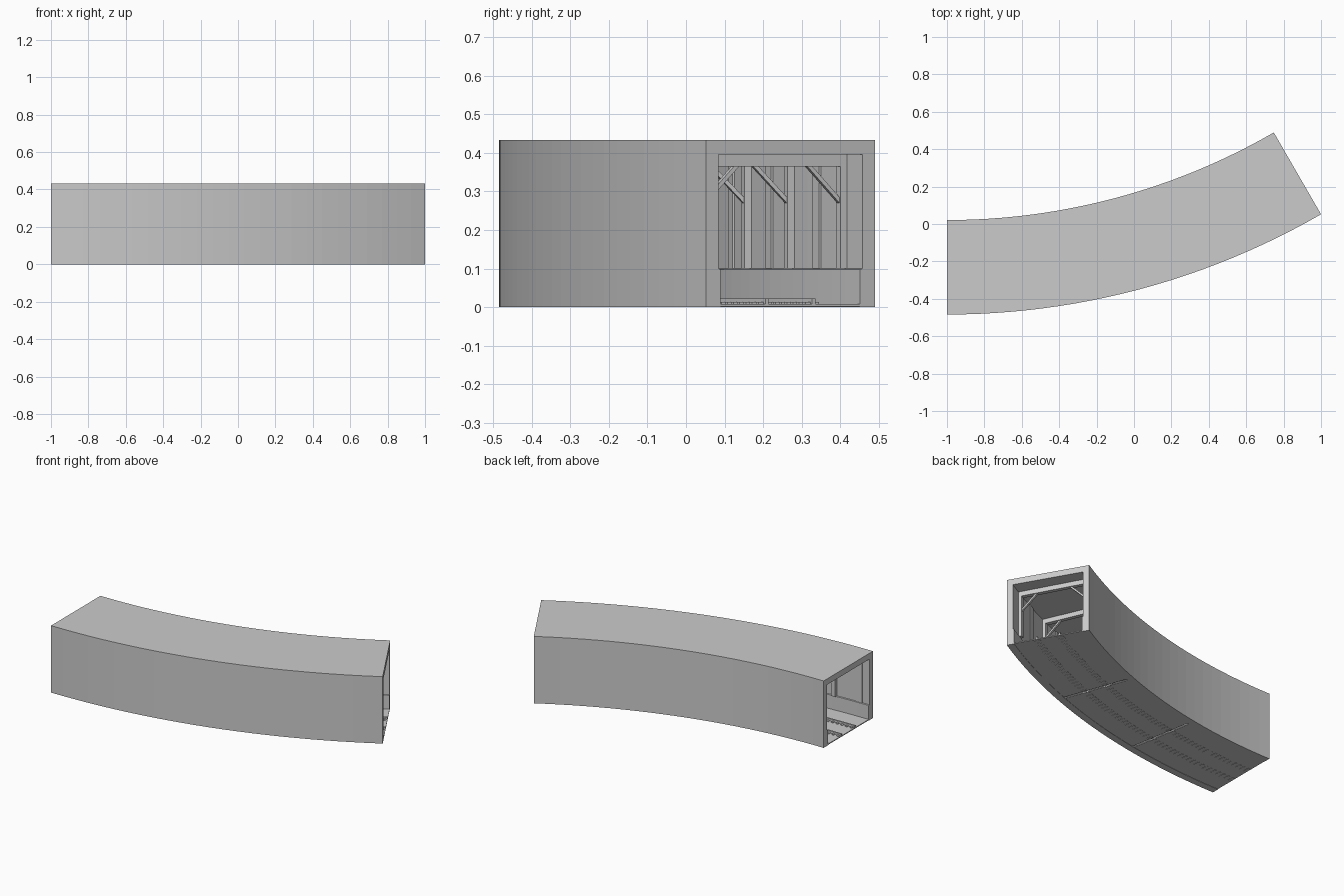
import bpy, bmesh
from math import sin, cos, radians, degrees

old = bpy.data.objects.get("Cube")
if old:
    bpy.data.objects.remove(old, do_unlink=True)

# One concrete grey for everything
grey = bpy.data.materials.new("concrete_grey")
grey.use_nodes = True
color = (0.6, 0.6, 0.6, 1)
grey.diffuse_color = color
grey.node_tree.nodes["Principled BSDF"].inputs["Base Color"].default_value = color

# Bend: centre, outer radius, sweep; tunnel section size
CX, CY, R, BEND = -1.0, 3.516, 4.0, 30.0
W, H, WALL, CEIL = 0.505, 0.433, 0.037, 0.395
MID = W / 2


def point(t, z, angle):
    """t is measured inward from the outer wall face."""
    a = radians(angle)
    return (CX + (R - t) * sin(a), CY - (R - t) * cos(a), z)


def sweep(bm, profile, a0, a1, steps=1):
    rings = [[bm.verts.new(point(t, z, a0 + (a1 - a0) * i / steps)) for t, z in profile]
             for i in range(steps + 1)]
    n = len(profile)
    for lower, upper in zip(rings, rings[1:]):
        for j in range(n):
            k = (j + 1) % n
            bm.faces.new((lower[j], lower[k], upper[k], upper[j]))
    bm.faces.new(rings[0][::-1])
    bm.faces.new(rings[-1])


def rect(t0, t1, z0, z1):
    return [(t0, z0), (t1, z0), (t1, z1), (t0, z1)]


def flip(profile):
    return [(W - t, z) for t, z in profile]


def short(bm, profile, angle, width):
    half = degrees(width / (R - MID)) / 2
    sweep(bm, profile, angle - half, angle + half)


def finish(name, bm):
    bmesh.ops.recalc_face_normals(bm, faces=bm.faces)
    mesh = bpy.data.meshes.new(name)
    bm.to_mesh(mesh)
    bm.free()
    mesh.materials.append(grey)
    bpy.context.collection.objects.link(bpy.data.objects.new(name, mesh))


# Curved shell with a chamfered kerb at the foot of each wall
KERB = WALL + 0.007
half_inside = [(KERB, 0), (KERB, 0.07), (KERB, 0.098), (WALL, 0.1), (WALL, CEIL)]
shell = [(0, 0)] + half_inside + flip(half_inside)[::-1] + [(W, 0), (W, H), (0, H)]
bm = bmesh.new()
sweep(bm, shell, 0, BEND, 24)
finish("tunnel_shell", bm)

# Floor in three slabs with open joints
bm = bmesh.new()
for i in range(3):
    start = i * 10 + (0.1 if i else 0)
    end = i * 10 + (9.9 if i < 2 else 10)
    sweep(bm, rect(KERB, W - KERB, 0.002, 0.008), start, end, 8)
finish("floor_slabs", bm)

# Portal-like ribs: two pillars, ceiling beam and diagonal braces
DEPTH, DROP = 0.02, 0.03
BEAM = CEIL - DROP
ribs, braces, strips = bmesh.new(), bmesh.new(), bmesh.new()
inner = WALL + DEPTH
brace = [(inner, 0.27), (inner, 0.285), (inner + 0.08, BEAM), (inner + 0.095, BEAM)]
brace = [brace[0], brace[1], brace[2], brace[3]]
pillar = rect(WALL, inner, 0.1, BEAM)
strip = rect(WALL, WALL + 0.006, 0.1, CEIL)
for i in range(6):
    angle = 3.5 + i * 5
    short(ribs, rect(WALL, W - WALL, BEAM, CEIL), angle, 0.025)
    for side in (list, flip):
        short(ribs, side(pillar), angle, 0.025)
        short(braces, side(brace), angle, 0.014)
        short(strips, side(strip), angle - 2.5, 0.04)
finish("wall_and_ceiling_ribs", ribs)
finish("corner_braces", braces)
finish("wall_strips", strips)

# Two rails on rows of small base plates
rails, plates = bmesh.new(), bmesh.new()
for t in (MID - 0.07, MID + 0.07):
    sweep(rails, rect(t - 0.005, t + 0.005, 0.008, 0.022), 0, BEND, 24)
    for i in range(60):
        angle = 0.25 + i * 0.5
        short(plates, rect(t - 0.02, t + 0.02, 0.0005, 0.013), angle, 0.014)
finish("rails", rails)
finish("rail_base_plates", plates)
